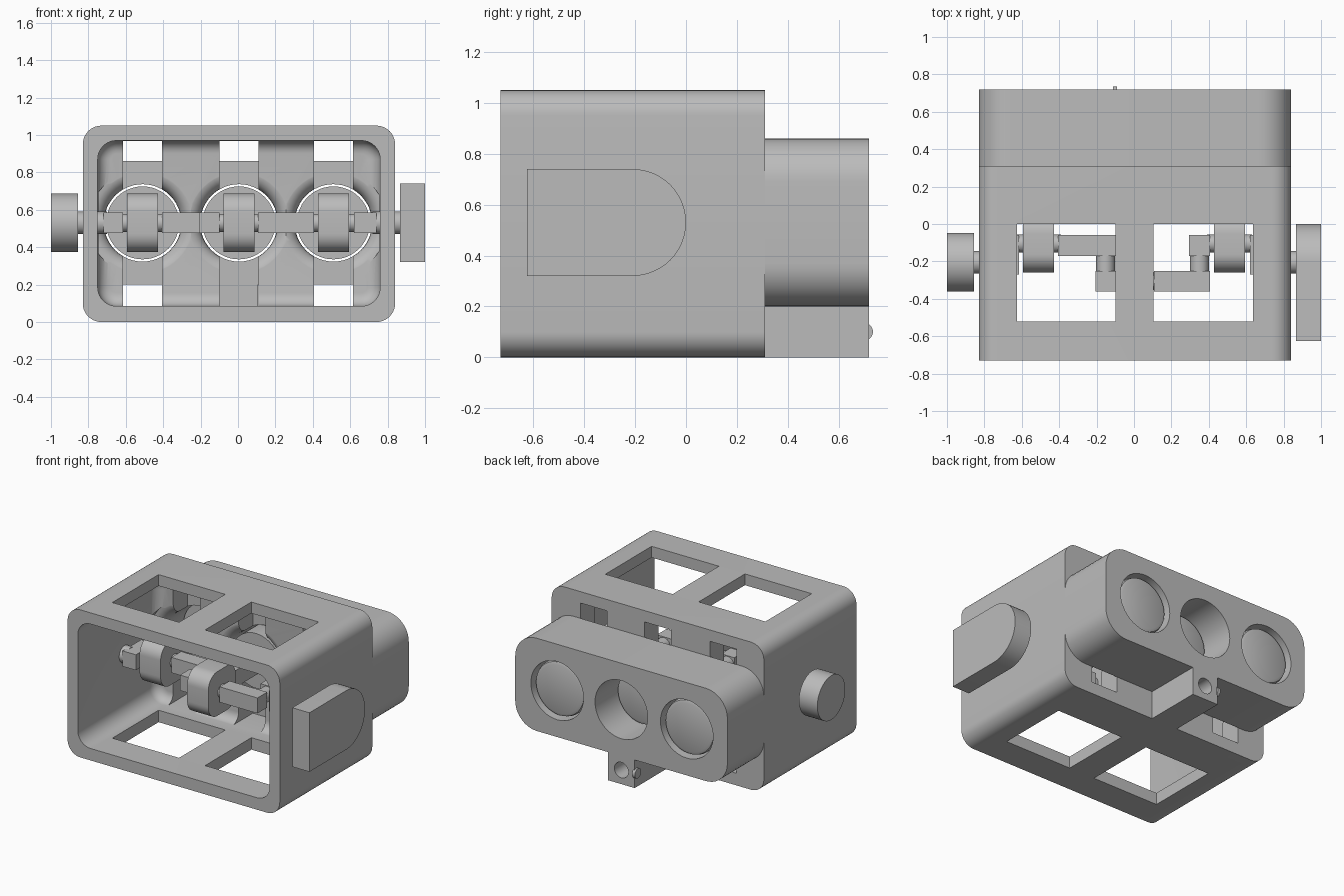
import bpy, bmesh
from math import pi, sin, cos

if "Cube" in bpy.data.objects:
    bpy.data.objects.remove(bpy.data.objects["Cube"])

grey = bpy.data.materials.new("engine_grey")
grey.use_nodes = True
colour = (0.5, 0.5, 0.5, 1)
grey.diffuse_color = colour
grey.node_tree.nodes["Principled BSDF"].inputs["Base Color"].default_value = colour

CRANK_Y, AXIS_Z, THROW = -0.205, 0.53, 0.1
CENTRES = (-0.51, 0.005, 0.51)
BORE, WALL, BACK, END = 0.207, 0.15, 0.31, 0.72


def finish(name, bm):
    bmesh.ops.recalc_face_normals(bm, faces=bm.faces)
    mesh = bpy.data.meshes.new(name)
    bm.to_mesh(mesh)
    bm.free()
    obj = bpy.data.objects.new(name, mesh)
    bpy.context.collection.objects.link(obj)
    mesh.materials.append(grey)
    return obj


def place(axis, u, v, d):
    return {"x": (d, u, v), "y": (u, d, v), "z": (u, v, d)}[axis]


def prism(name, outline, axis, start, end, back_round=0):
    """Extrude an outline along an axis, optionally rounding the far rim."""
    bm = bmesh.new()
    rings = [[bm.verts.new(place(axis, u, v, d)) for u, v in outline] for d in (start, end)]
    n = len(outline)
    bm.faces.new(rings[0])
    cap = bm.faces.new(rings[1])
    for i in range(n):
        j = (i + 1) % n
        bm.faces.new((rings[0][i], rings[0][j], rings[1][j], rings[1][i]))
    if back_round:
        bmesh.ops.recalc_face_normals(bm, faces=bm.faces)
        bmesh.ops.bevel(bm, geom=list(cap.edges), offset=back_round, segments=6,
                        profile=0.5, affect="EDGES")
    return finish(name, bm)


def rounded(u0, u1, v0, v1, r, steps=10):
    """Rectangle outline with rounded corners."""
    corners = ((u1 - r, v1 - r), (u0 + r, v1 - r), (u0 + r, v0 + r), (u1 - r, v0 + r))
    return [(u + r * cos((k + i / steps) * pi / 2), v + r * sin((k + i / steps) * pi / 2))
            for k, (u, v) in enumerate(corners) for i in range(steps + 1)]


def box(name, x, y, z):
    outline = [(x[0], y[0]), (x[1], y[0]), (x[1], y[1]), (x[0], y[1])]
    return prism(name, outline, "z", *z)


def lathe(name, axis, u, v, profile, sides=48):
    """Turn (radius, distance) points round an axis, with closed ends."""
    bm = bmesh.new()
    rings = [[bm.verts.new(place(axis, u + r * cos(2 * pi * i / sides),
                                 v + r * sin(2 * pi * i / sides), d))
              for i in range(sides)] for r, d in profile]
    for a, b in zip(rings, rings[1:]):
        for i in range(sides):
            j = (i + 1) % sides
            bm.faces.new((a[i], a[j], b[j], b[i]))
    bm.faces.new(rings[0])
    bm.faces.new(rings[-1])
    return finish(name, bm)


def rod(name, axis, u, v, r, start, end):
    return lathe(name, axis, u, v, [(r, start), (r, end)])


def cut(target, cutters):
    for cutter in cutters:
        mod = target.modifiers.new("cut", "BOOLEAN")
        mod.operation, mod.solver, mod.object = "DIFFERENCE", "EXACT", cutter
        bpy.context.view_layer.objects.active = target
        bpy.ops.object.modifier_apply(modifier=mod.name)
        bpy.data.objects.remove(cutter)


# Crankcase: open front, two windows top and bottom, slotted rear wall
crankcase = prism("crankcase", rounded(-0.83, 0.84, 0, 1.05, 0.1), "y", -0.73, BACK)
cavity = prism("cavity_cutter", rounded(-0.75, 0.76, 0.085, 0.97, 0.1), "y", -0.9, WALL, 0.07)
windows = [box("window_cutter", x, (-0.52, 0), (-0.1, 1.2))
           for x in ((-0.625, -0.1), (0.105, 0.635))]
slots = [box("slot_cutter", (x - 0.105, x + 0.105), (0, 0.4), (0.086, 0.969)) for x in CENTRES]
flare = [(BORE + 0.08 * (1 - sin(a * pi / 12)), WALL - 0.002 + 0.08 * (1 - cos(a * pi / 12)))
         for a in range(7)]
mouths = [lathe("bore_cutter", "y", x, AXIS_Z, [(BORE + 0.08, 0.1)] + flare + [(BORE, 0.4)])
          for x in CENTRES]
cut(crankcase, [cavity] + windows + slots + mouths)

# Cylinder block with three through bores
block = prism("cylinder_block", rounded(-0.83, 0.84, 0.2, 0.86, 0.17), "y", BACK, END)
cut(block, [rod("bore_cutter", "y", x, AXIS_Z, BORE, 0.2, 0.9) for x in CENTRES])

# Mounting lug under the block, with a hole and a side screw
lug = box("mounting_lug", (-0.1, 0.108), (BACK, END), (0, 0.2))
cut(lug, [rod("lug_cutter", "y", 0.005, 0.1, 0.055, 0.4, 0.9)])
rod("lug_screw", "x", 0.7, 0.1, 0.035, -0.112, -0.09)

# Pistons and connecting rods
for x, side, label in zip(CENTRES, (1, -1, 1), ("right", "middle", "left")):
    pin = CRANK_Y + side * THROW
    crown = pin + 0.8
    lathe(label + "_piston", "y", x, AXIS_Z,
          [(0.195, crown - 0.3), (0.195, crown - 0.025), (0.188, crown - 0.007), (0.17, crown)])
    prism(label + "_rod_big_end",
          rounded(pin - 0.155, pin + 0.155, AXIS_Z - 0.157, AXIS_Z + 0.157, 0.1),
          "x", x - 0.083, x + 0.083)
    box(label + "_connecting_rod", (x - 0.05, x + 0.05), (pin + 0.1, crown - 0.25),
        (AXIS_Z - 0.06, AXIS_Z + 0.06))
    rod(label + "_crank_pin", "x", pin, AXIS_Z, 0.048, x - 0.12, x + 0.12)

# Crank webs: end plates and stepped arms beside the middle throw
h = 0.055
web_z = (AXIS_Z - h, AXIS_Z + h)
rear, fore = CRANK_Y + THROW - h + 0.045, CRANK_Y - THROW + h
rear_band, fore_band = (-0.17, -0.06), (-0.36, -0.25)
for x, label in (((-0.72, -0.615), "right"), ((0.62, 0.74), "left")):
    box(label + "_crank_web", x, (-0.27, -0.06), web_z)
box("right_arm_rear", (-0.405, -0.1), rear_band, web_z)
box("right_arm_front", (-0.205, -0.1), fore_band, web_z)
box("left_arm_rear", (0.295, 0.405), rear_band, web_z)
box("left_arm_front", (0.108, 0.405), fore_band, web_z)
for x, label in ((-0.152, "right"), (0.35, "left")):
    rod(label + "_arm_link", "y", x, AXIS_Z, 0.05, -0.26, -0.16)

# Output shafts, round pulley and round-ended counterweight
rod("right_shaft", "x", CRANK_Y, AXIS_Z, 0.06, -0.87, -0.7)
rod("left_shaft", "x", CRANK_Y, AXIS_Z, 0.06, 0.72, 0.88)
rod("pulley", "x", CRANK_Y, AXIS_Z, 0.157, -1, -0.855)
R = 0.21
arc = [(CRANK_Y - 0.005 + R * cos(a), AXIS_Z + R * sin(a))
       for a in [pi * (i / 24 - 0.5) for i in range(25)]]
prism("counterweight", [(-0.625, AXIS_Z - R)] + arc + [(-0.625, AXIS_Z + R)], "x", 0.865, 1)

# Smooth the curved surfaces, keeping hard edges
bpy.ops.object.select_all(action="DESELECT")
for obj in bpy.context.collection.objects:
    if obj.type == "MESH":
        obj.select_set(True)
        bpy.context.view_layer.objects.active = obj
bpy.ops.object.shade_smooth_by_angle(angle=0.6)
